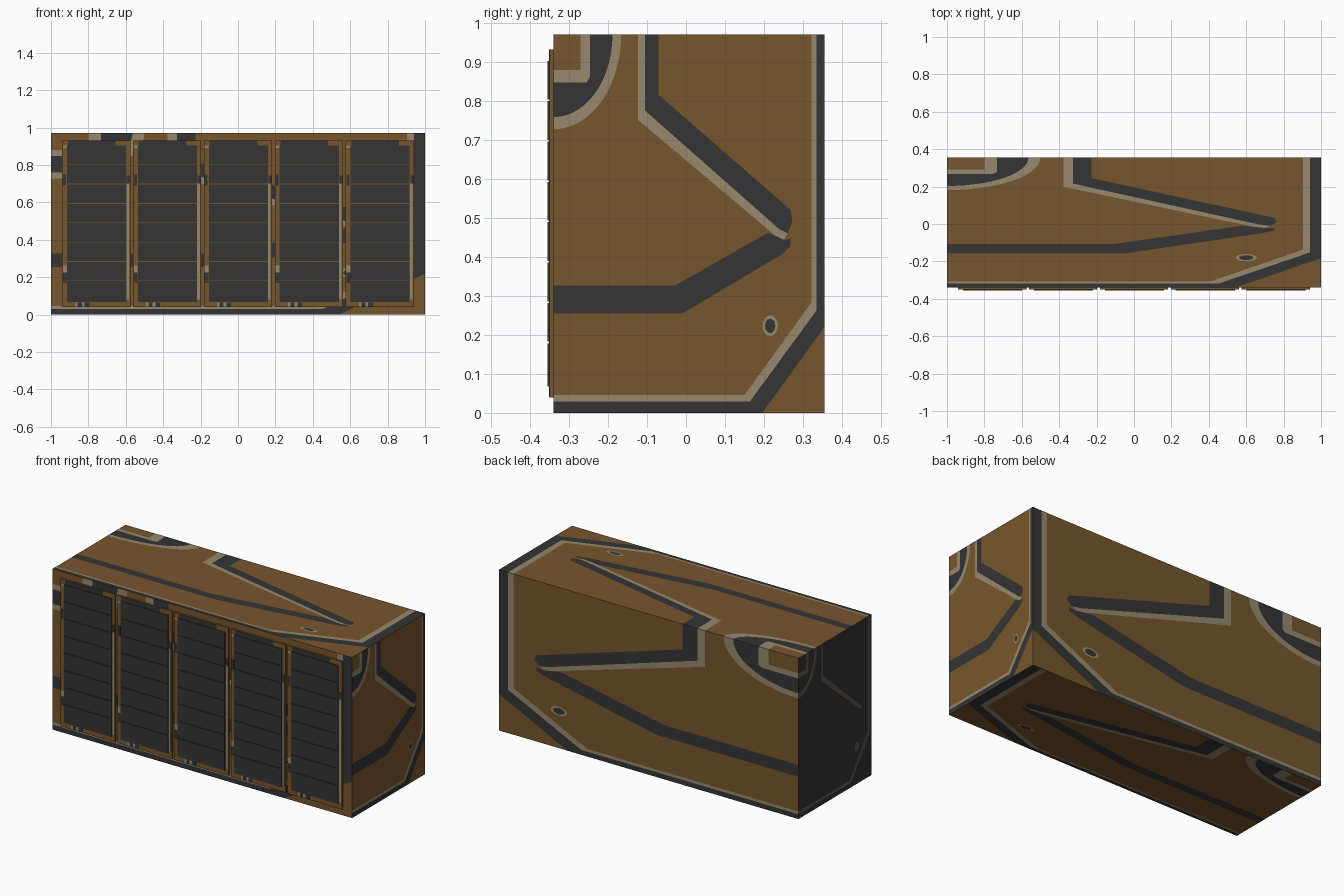
import bpy, bmesh, math
from mathutils import Vector

if "Cube" in bpy.data.objects:
    bpy.data.objects.remove(bpy.data.objects["Cube"])

def material(name, rgb):
    m = bpy.data.materials.new(name)
    m.diffuse_color = (*rgb, 1)
    m.use_nodes = True
    m.node_tree.nodes["Principled BSDF"].inputs["Base Color"].default_value = m.diffuse_color
    return m

BROWN = material("rust_brown", (0.187, 0.094, 0.026))
DARK = material("charcoal", (0.035, 0.035, 0.035))
TAN = material("tan_trim", (0.31, 0.25, 0.158))
DIM = material("dim_tan", (0.12, 0.11, 0.085))

X0, X1, Y0, Y1, H = -1.0, 1.0, -0.34, 0.355, 0.97

def finish(name, bm, mats):
    me = bpy.data.meshes.new(name)
    bm.to_mesh(me)
    bm.free()
    for m in mats:
        me.materials.append(m)
    ob = bpy.data.objects.new(name, me)
    bpy.context.collection.objects.link(ob)
    return ob

def add_box(bm, lo, hi, mat=0):
    r = bmesh.ops.create_cube(bm, size=1)
    for v in r["verts"]:
        v.co = Vector([(a + b) / 2 + c * (b - a) for a, b, c in zip(lo, hi, v.co)])
    for f in {f for v in r["verts"] for f in v.link_faces}:
        f.material_index = mat

# Main container: brown, with the left end charcoal
bm = bmesh.new()
add_box(bm, (X0, Y0, 0), (X1, Y1, H))
bm.normal_update()
for f in bm.faces:
    if f.normal.x < -0.5:
        f.material_index = 1
finish("container_body", bm, [BROWN, DARK])

# Painted pattern in unit coordinates (u across, v up)
def arc(r, n=14):
    return [(r * math.sin(math.pi / 2 * i / n), 1 - r * math.cos(math.pi / 2 * i / n))
            for i in range(n + 1)]

def disc(r):
    return [(0.8 + r * math.cos(math.tau * i / 16), 0.23 + r * math.sin(math.tau * i / 16))
            for i in range(16)]

hatch = [(0, .874), (.122, .874), (.134, .888), (.134, 1)]
PATTERN = [  # (material slot, layer, outline)
    # edge border
    (1, 1, [(0, .047), (.705, .047), (.952, .292), (.952, 1), (.97, 1), (.97, .27), (.725, .03), (0, .03)]),
    (0, 1, [(0, .03), (.725, .03), (.97, .27), (.97, 1), (1, 1), (1, .227), (.771, 0), (0, 0)]),
    # corner arc and hatch
    (1, 1, arc(.25) + arc(.218)[::-1]),
    (0, 1, arc(.218) + hatch[::-1]),
    (1, 1, hatch + [(.1, 1), (.1, .907), (0, .907)]),
    # upper arrow arm
    (1, 1, [(.312, 1), (.312, .775), (.82, .468), (.85, .458), (.865, .475), (.835, .485), (.337, .80), (.337, 1)]),
    (0, 1, [(.337, 1), (.337, .80), (.835, .485), (.865, .475), (.882, .505), (.875, .537), (.387, .842), (.387, 1)]),
    # lower arrow arm
    (0, 1, [(0, .263), (.476, .263), (.845, .42), (.875, .44), (.875, .46), (.85, .458), (.82, .468), (.79, .476), (.45, .337), (0, .337)]),
    # round port
    (1, 1, disc(.028)),
    (0, 2, disc(.019)),
]

def paint(name, origin, U, V, normal, mats, slots=(0, 1)):
    bm = bmesh.new()
    o, U, V, n = map(Vector, (origin, U, V, normal))
    flip = U.cross(V).dot(n) < 0
    for slot, layer, pts in PATTERN:
        if slot not in slots:
            continue
        vs = [bm.verts.new(o + U * a + V * b + n * 0.0006 * layer) for a, b in pts]
        f = bm.faces.new(vs)
        f.material_index = slot
        f.normal_update()
        if f.normal.dot(n) < 0:
            f.normal_flip()
    bmesh.ops.triangulate(bm, faces=bm.faces[:])
    finish(name, bm, mats)

W, D = X1 - X0, Y1 - Y0
pair = [DARK, TAN]
paint("front_stripes", (X0, Y0, 0), (W, 0, 0), (0, 0, H), (0, -1, 0), pair)
paint("back_stripes", (X0, Y1, 0), (W, 0, 0), (0, 0, H), (0, 1, 0), pair)
paint("top_stripes", (X0, Y0, H), (W, 0, 0), (0, D, 0), (0, 0, 1), pair)
paint("bottom_stripes", (X0, Y0, 0), (W, 0, 0), (0, D, 0), (0, 0, -1), pair)
paint("right_stripes", (X1, Y0, 0), (0, D, 0), (0, 0, H), (1, 0, 0), pair)
paint("left_stripes", (X0, Y1, 0), (0, -D, 0), (0, 0, H), (-1, 0, 0), [DARK, DIM], slots=(1,))

# Five louvred shutters on the front
HALF = 0.182
for i in range(5):
    cx = (i - 2) * 0.379
    L, R = cx - HALF, cx + HALF
    bm = bmesh.new()
    add_box(bm, (L, -0.350, .04), (R, Y0, .932))
    # tan and charcoal trim patches on the frame
    for a, b, z0, z1, mat in [
            (.343, .357, .08, .70, 2), (.345, .364, .70, .745, 1),
            (.004, .025, .225, .262, 2), (.004, .025, .89, .905, 2),
            (.004, .025, .17, .225, 1), (.004, .020, .69, .75, 1),
            (.07, .083, .042, .066, 2), (.105, .12, .042, .066, 2),
            (.083, .105, .042, .066, 1), (.12, .145, .042, .066, 1),
            (.03, .285, .905, .932, 1)]:
        add_box(bm, (L + a, -0.3515, z0), (L + b, -0.349, z1), mat)
    finish(f"shutter_frame_{i + 1}", bm, [BROWN, DARK, TAN])
    # slats separated by thin brown gaps
    bm = bmesh.new()
    for k in range(8):
        top = .903 - k * .1035
        bot = top - .0995 if k < 7 else .068
        add_box(bm, (L + .026, -0.355, bot), (R - .022, -0.349, top))
    finish(f"shutter_slats_{i + 1}", bm, [DARK])
